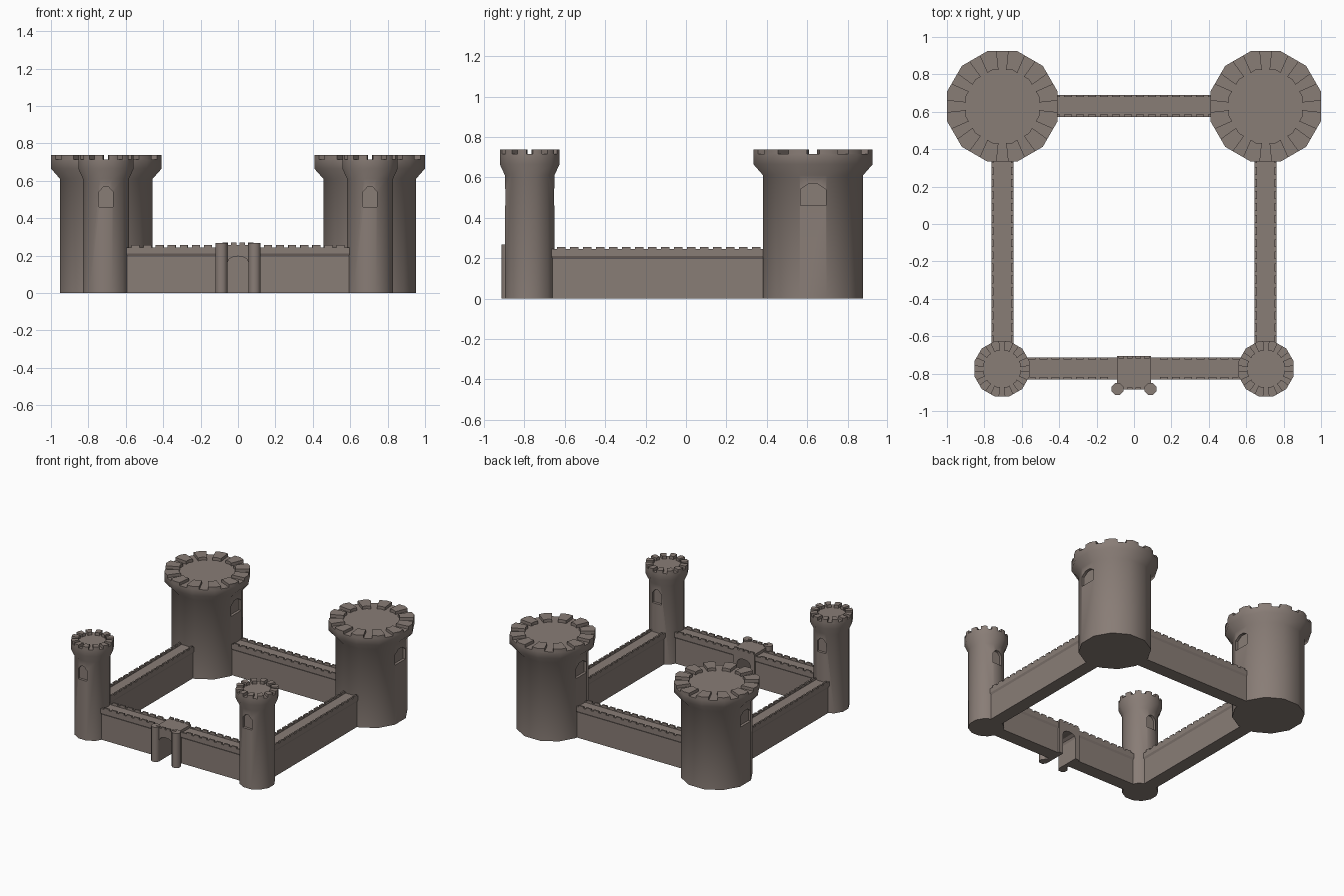
import bpy, bmesh, math
from mathutils import Vector

if "Cube" in bpy.data.objects:
    bpy.data.objects.remove(bpy.data.objects["Cube"])

stone = bpy.data.materials.new("grey_brown_stone")
stone.diffuse_color = (0.25, 0.205, 0.182, 1)
stone.use_nodes = True
stone.node_tree.nodes["Principled BSDF"].inputs["Base Color"].default_value = stone.diffuse_color


def finish(bm, name, smooth=None):
    bmesh.ops.recalc_face_normals(bm, faces=bm.faces[:])
    me = bpy.data.meshes.new(name)
    bm.to_mesh(me)
    bm.free()
    me.materials.append(stone)
    ob = bpy.data.objects.new(name, me)
    bpy.context.collection.objects.link(ob)
    if smooth:
        smooth_by_angle(ob, smooth)
    return ob


def smooth_by_angle(ob, deg):
    bpy.ops.object.select_all(action='DESELECT')
    ob.select_set(True)
    bpy.context.view_layer.objects.active = ob
    bpy.ops.object.shade_smooth_by_angle(angle=math.radians(deg))


def prism(bm, pts, d0, d1, place):
    """Extrude a 2D outline from d0 to d1; place(u, v, d) gives the position."""
    a = [bm.verts.new(place(u, v, d0)) for u, v in pts]
    b = [bm.verts.new(place(u, v, d1)) for u, v in pts]
    bm.faces.new(a)
    bm.faces.new(b[::-1])
    for i in range(len(pts)):
        j = (i + 1) % len(pts)
        bm.faces.new((a[i], b[i], b[j], a[j]))


def box(bm, x0, x1, y0, y1, z0, z1):
    prism(bm, [(x0, y0), (x1, y0), (x1, y1), (x0, y1)], z0, z1,
          lambda u, v, d: Vector((u, v, d)))


def cut(ob, cutter):
    cutter.hide_render = True
    m = ob.modifiers.new("cut", 'BOOLEAN')
    m.operation, m.solver, m.object = 'DIFFERENCE', 'EXACT', cutter
    bpy.context.view_layer.update()
    dg = bpy.context.evaluated_depsgraph_get()
    me = bpy.data.meshes.new_from_object(ob.evaluated_get(dg))
    ob.modifiers.clear()
    ob.data = me
    bpy.data.objects.remove(cutter)


def ring_point(r, deg):
    # point on a 12-sided outline with corners at 15 + 30k degrees
    off = (deg % 30) - 15
    k = math.cos(math.radians(15)) / math.cos(math.radians(15 - abs(off)))
    a = math.radians(deg)
    return (r * k * math.cos(a), r * k * math.sin(a))


def tower(name, cx, cy, body, rim, win_axis, win_half):
    # twelve-sided shaft with flared head
    bm = bmesh.new()
    rows = []
    for r, z in ((body, 0), (body, 0.61), (rim, 0.665), (rim, 0.715)):
        rows.append([bm.verts.new((*ring_point(r, 15 + 30 * i), z)) for i in range(12)])
    bm.faces.new(rows[0][::-1])
    bm.faces.new(rows[-1])
    for lo, hi in zip(rows, rows[1:]):
        for i in range(12):
            j = (i + 1) % 12
            bm.faces.new((lo[i], lo[j], hi[j], hi[i]))
    ob = finish(bm, name)

    # pointed window niches on two opposite sides
    bm = bmesh.new()
    w = win_half
    outline = [(-w, 0.46), (w, 0.46), (w, 0.54), (w * 0.35, 0.568), (-w * 0.35, 0.568), (-w, 0.54)]
    ap = body * math.cos(math.radians(15))
    for s in (-1, 1):
        if win_axis == 'x':
            place = lambda u, v, d: Vector((s * d, u, v))
        else:
            place = lambda u, v, d: Vector((u, s * d, v))
        prism(bm, outline, ap - 0.02, ap + 0.05, place)
    cut(ob, finish(bm, "window_cutter"))
    smooth_by_angle(ob, 50)
    ob.location = (cx, cy, 0)

    # battlement blocks bent around the corners
    bm = bmesh.new()
    for i in range(12):
        c = 15 + 30 * i
        pts = [ring_point(rim, c + t) for t in (-9, 0, 9)]
        pts += [ring_point(rim * 0.66, c + t) for t in (9, 0, -9)]
        prism(bm, pts, 0.705, 0.738, lambda u, v, d: Vector((u, v, d)))
    finish(bm, name + "_battlements", 50).location = (cx, cy, 0)


for s, side in ((-1, "left"), (1, "right")):
    tower("large_tower_" + side, s * 0.704, 0.629, 0.256, 0.306, 'x', 0.063)
    tower("small_tower_" + side, s * 0.706, -0.774, 0.127, 0.153, 'y', 0.038)


def wall(name, start, end, m0, m1, along_x, at, skip=0):
    # curtain wall with outward-leaning parapets and a sunken walkway
    if along_x:
        place = lambda u, v, d: Vector((d, at + u, v))
    else:
        place = lambda u, v, d: Vector((at + u, d, v))
    half = [(0.051, 0), (0.051, 0.195), (0.059, 0.21), (0.059, 0.244), (0.047, 0.244), (0.047, 0.236)]
    bm = bmesh.new()
    prism(bm, half + [(-u, v) for u, v in half[::-1]], start, end, place)
    ob = finish(bm, name)
    # small merlons on both edges
    bm = bmesh.new()
    n = round((m1 - m0) / 0.065)
    step = (m1 - m0) / n
    for i in range(n):
        c = m0 + (i + 0.5) * step
        if abs(c) < skip:
            continue
        for s in (-1, 1):
            q = [(s * 0.047, 0.24), (s * 0.059, 0.24), (s * 0.059, 0.256), (s * 0.047, 0.256)]
            prism(bm, q, c - step * 0.33, c + step * 0.33, place)
    finish(bm, name + "_merlons")
    return ob


front = wall("front_wall", -0.7, 0.7, -0.58, 0.58, True, -0.772, 0.11)
wall("back_wall", -0.7, 0.7, -0.45, 0.45, True, 0.632)
for s, side in ((-1, "left"), (1, "right")):
    wall("side_wall_" + side, -0.77, 0.62, -0.65, 0.38, False, s * 0.704)


def gate_cutter():
    arch = [(-0.056, -0.1), (0.056, -0.1)]
    for i in range(7):
        a = math.pi * i / 6
        arch.append((0.056 * math.cos(a), 0.163 + 0.034 * math.sin(a)))
    bm = bmesh.new()
    prism(bm, arch, -1.1, -0.6, lambda u, v, d: Vector((u, d, v)))
    return finish(bm, "gate_cutter")


# gatehouse block with open arched passage
bm = bmesh.new()
box(bm, -0.092, 0.092, -0.885, -0.707, 0, 0.258)
gate = finish(bm, "gatehouse")
cut(gate, gate_cutter())
cut(front, gate_cutter())

# gatehouse merlons
bm = bmesh.new()
for i in range(4):
    c = -0.069 + 0.046 * i
    for y in (-0.885, -0.719):
        box(bm, c - 0.015, c + 0.015, y, y + 0.012, 0.25, 0.271)
finish(bm, "gatehouse_merlons")

# eight-sided gate pillars
for s, side in ((-1, "left"), (1, "right")):
    bm = bmesh.new()
    pts = [(s * 0.0885 + 0.034 * math.cos(math.radians(22.5 + 45 * i)),
            -0.882 + 0.034 * math.sin(math.radians(22.5 + 45 * i))) for i in range(8)]
    prism(bm, pts, 0, 0.268, lambda u, v, d: Vector((u, v, d)))
    finish(bm, "gate_pillar_" + side, 50)
